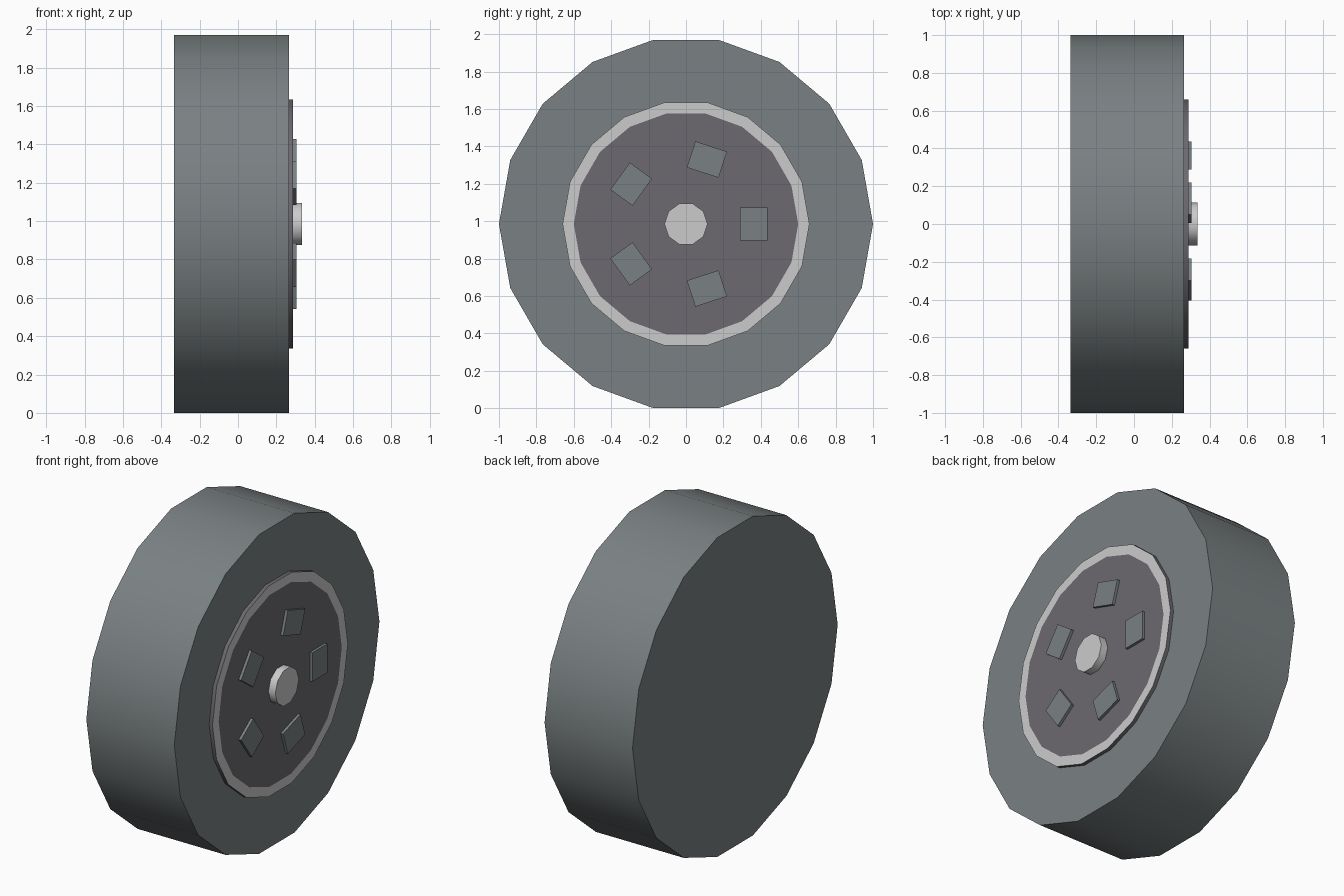
import bpy, math

if "Cube" in bpy.data.objects:
    bpy.data.objects.remove(bpy.data.objects["Cube"])

CZ = 0.985  # axle height


def material(name, rgb):
    m = bpy.data.materials.new(name)
    m.diffuse_color = (*rgb, 1)
    m.use_nodes = True
    m.node_tree.nodes["Principled BSDF"].inputs["Base Color"].default_value = m.diffuse_color
    return m


rubber = material("dark_grey", (0.195, 0.22, 0.227))
dark = material("rim_dark", (0.15, 0.141, 0.162))
light = material("light_grey", (0.8, 0.8, 0.8))


def disc(name, radius, sides, x0, x1, mat):
    """Cylinder along x, with one corner on the +y axis."""
    bpy.ops.mesh.primitive_cylinder_add(
        vertices=sides, radius=radius, depth=x1 - x0,
        location=((x0 + x1) / 2, 0, CZ), rotation=(0, math.pi / 2, 0))
    bpy.ops.object.transform_apply(location=False, rotation=True, scale=True)
    ob = bpy.context.object
    ob.name = name
    ob.data.materials.append(mat)
    bpy.ops.object.shade_smooth_by_angle(angle=math.radians(40))
    return ob


# Tyre
disc("tyre", 1.0, 18, -0.335, 0.265, rubber)

# Rim: dark disc whose outer face carries a light band
rim = disc("rim", 0.66, 18, 0.255, 0.288, dark)
rim.data.materials.append(light)
import bmesh
bm = bmesh.new()
bm.from_mesh(rim.data)
face = max(bm.faces, key=lambda f: f.calc_center_median().x)
band = bmesh.ops.inset_region(bm, faces=[face], thickness=0.06 * math.cos(math.pi / 18),
                              use_even_offset=True)
for f in band["faces"]:
    f.material_index = 1
bm.to_mesh(rim.data)
bm.free()

# Hub cap
disc("hub_cap", 0.115, 10, 0.275, 0.335, light)

# Five raised blocks around the hub
for i in range(5):
    a = i * math.tau / 5
    bpy.ops.mesh.primitive_cube_add(
        size=1, location=(0.29, 0.3625 * math.cos(a), CZ + 0.3625 * math.sin(a)),
        rotation=(a, 0, 0))
    block = bpy.context.object
    block.name = f"rim_block_{i + 1}"
    block.scale = (0.03, 0.147, 0.178)
    block.data.materials.append(rubber)
